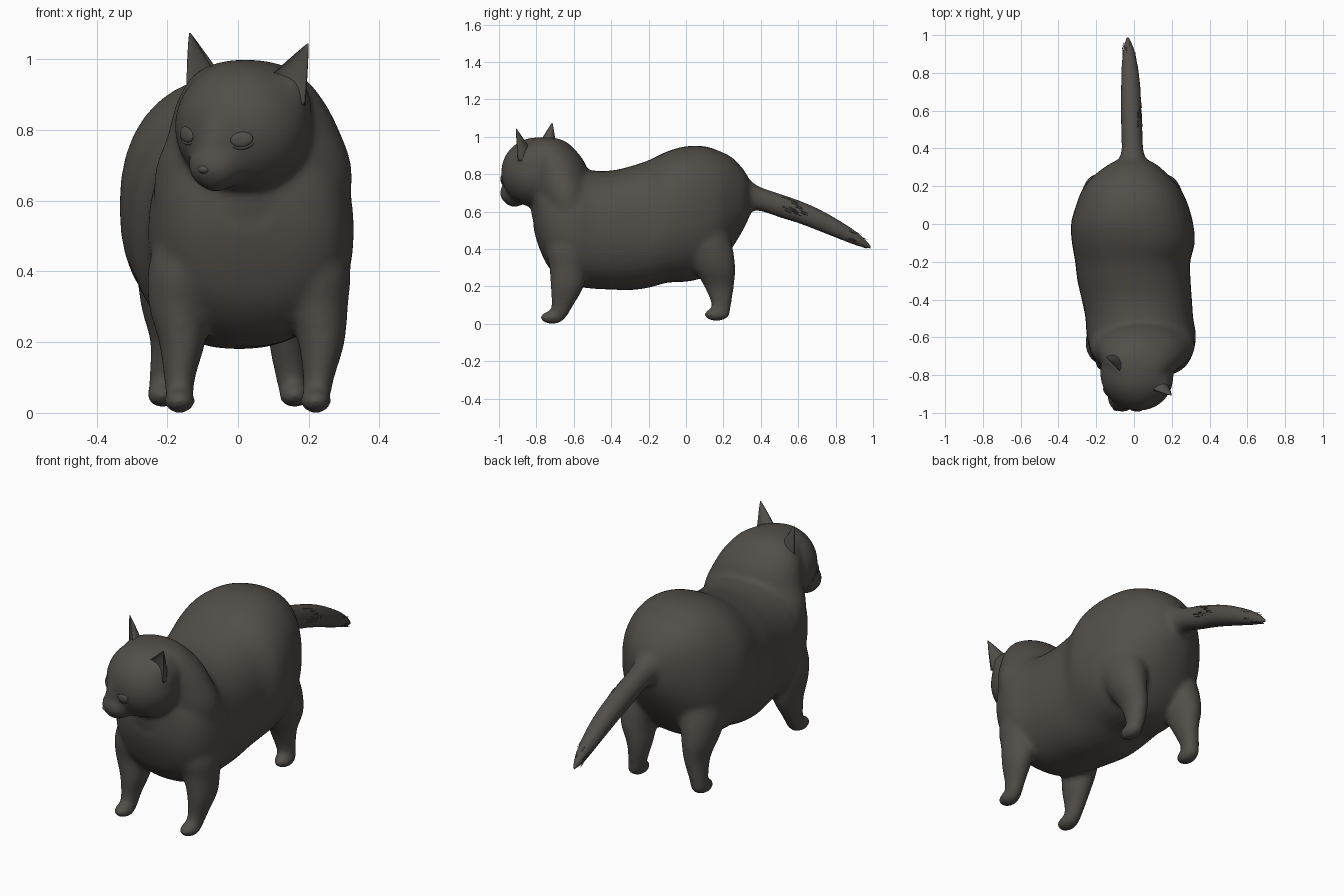
import bpy, bmesh, math, random
from mathutils import Matrix, Vector

if "Cube" in bpy.data.objects:
    bpy.data.objects.remove(bpy.data.objects["Cube"])

random.seed(4)
FUR = bpy.data.materials.new("dark grey fur")
FUR.diffuse_color = (0.085, 0.076, 0.066, 1)
FUR.use_nodes = True
FUR.node_tree.nodes["Principled BSDF"].inputs["Base Color"].default_value = FUR.diffuse_color


def finish(bm, name):
    bmesh.ops.recalc_face_normals(bm, faces=bm.faces[:])
    me = bpy.data.meshes.new(name)
    bm.to_mesh(me)
    bm.free()
    me.materials.append(FUR)
    for p in me.polygons:
        p.use_smooth = True
    ob = bpy.data.objects.new(name, me)
    bpy.context.collection.objects.link(ob)
    return ob


def spline(keys, steps=4):
    """Smooth in-between sections (Catmull-Rom)."""
    out = []
    for i in range(len(keys) - 1):
        a, b, c, d = (Vector(keys[max(0, min(len(keys) - 1, i + k))]) for k in (-1, 0, 1, 2))
        for s in range(steps):
            t = s / steps
            out.append(0.5 * (2 * b + (c - a) * t + (2 * a - 5 * b + 4 * c - d) * t * t
                              + (3 * b - a - 3 * c + d) * t ** 3))
    return out + [Vector(keys[-1])]


def skin(bm, rings):
    rows = [[bm.verts.new(p) for p in r] for r in rings]
    n = len(rows[0])
    for a, b in zip(rows, rows[1:]):
        for i in range(n):
            bm.faces.new((a[i], a[(i + 1) % n], b[(i + 1) % n], b[i]))
    bm.faces.new(rows[0])
    bm.faces.new(rows[-1])


def loft(bm, keys, axis, power=2.0, n=36):
    """Keys: position on axis, centre a, centre b, radius a, radius b."""
    rings = []
    for u, ca, cb, ra, rb in spline(keys):
        ring = []
        for i in range(n):
            w = 2 * math.pi * i / n
            c, s = math.cos(w), math.sin(w)
            a = ca + ra * math.copysign(abs(c) ** (2 / power), c)
            b = cb + rb * math.copysign(abs(s) ** (2 / power), s)
            ring.append((a, u, b) if axis == 'y' else (a, b, u))
        rings.append(ring)
    skin(bm, rings)


def ball(bm, pos, rad, frame=Matrix()):
    m = frame @ Matrix.Translation(pos) @ Matrix.Diagonal((*rad, 1))
    bmesh.ops.create_uvsphere(bm, u_segments=32, v_segments=20, radius=1, matrix=m)


# Head frame: turned to one side and slightly tilted
HEAD = (Matrix.Translation((0.015, -0.80, 0.81))
        @ Matrix.Rotation(math.radians(-30), 4, 'Z')
        @ Matrix.Rotation(math.radians(4.5), 4, 'Y'))

# Torso: y, left x, right x, top z, bottom z
torso = [(0.35, -.06, .045, .745, .60), (0.315, -.135, .12, .815, .52), (0.25, -.22, .19, .887, .41),
         (0.18, -.275, .25, .924, .315), (0.1, -.307, .287, .95, .25), (0, -.334, .314, .95, .225),
         (-0.1, -.329, .322, .923, .22), (-0.2, -.312, .298, .875, .193), (-0.3, -.30, .30, .842, .18),
         (-0.4, -.277, .307, .82, .183), (-0.5, -.257, .314, .82, .188), (-0.58, -.252, .328, .83, .20),
         (-0.66, -.235, .32, .82, .23), (-0.74, -.20, .285, .80, .31), (-0.79, -.14, .22, .74, .42),
         (-0.815, -.06, .11, .66, .51)]
bm = bmesh.new()
loft(bm, [(y, (l + r) / 2, (t + b) / 2, (r - l) / 2, (t - b) / 2) for y, l, r, t, b in torso],
     'y', power=2.3)

# Legs: shared side profile (z, y, rx, ry) with the stance x for each leg
front = [(.60, -.60, .06, .09), (.50, -.61, .09, .115), (.40, -.627, .097, .12), (.30, -.63, .084, .10),
         (.20, -.635, .066, .09), (.10, -.66, .045, .06), (.035, -.685, .04, .046)]
rear = [(.68, .05, .07, .09), (.56, .07, .10, .13), (.43, .10, .108, .145), (.30, .15, .082, .115),
        (.20, .177, .058, .08), (.10, .19, .044, .052), (.045, .188, .04, .047)]
stances = [(front, (-.12, -.14, -.158, -.168, -.158, -.165, -.165), -.715, .034),
           (front, (.19, .21, .222, .227, .236, .228, .22), -.715, .034),
           (rear, (-.14, -.16, -.178, -.192, -.19, -.208, -.213), .163, .05),
           (rear, (.12, .14, .158, .165, .145, .15, .16), .163, .05)]
for profile, xs, foot_y, foot_z in stances:
    loft(bm, [(z, x, y, rx, ry) for (z, y, rx, ry), x in zip(profile, xs)], 'z')
    ball(bm, (xs[-1], foot_y, foot_z), (.045, .067, .036))

# Neck: a broad cone from the shoulders up to the crown, plus the throat
loft(bm, [(.50, .04, -.62, .25, .15), (.60, .04, -.63, .278, .165), (.70, .045, -.645, .276, .165),
          (.78, .047, -.665, .248, .155), (.87, .037, -.69, .214, .145), (.94, .028, -.718, .168, .117),
          (.98, .025, -.74, .112, .088), (.998, .02, -.76, .04, .04)], 'z')
ball(bm, (.025, -.715, .61), (.17, .113, .14))

# Skull, crown, muzzle, nose bridge, chin and ear roots
ball(bm, (0, 0, 0), (.197, .187, .187), HEAD)
ball(bm, (0, .02, .06), (.19, .15, .128), HEAD)
ball(bm, (0, -.135, -.11), (.082, .084, .072), HEAD)
ball(bm, (0, -.145, -.055), (.058, .058, .11), HEAD)
ball(bm, (0, -.14, -.150), (.05, .056, .036), HEAD)
for side in (-1, 1):
    ball(bm, (.12 * side, .018, .105), (.06, .048, .056), HEAD)

# Tail: y, x, z, rx, rz
tail_keys = [(.25, -.01, .68, .13, .14), (.33, -.008, .685, .08, .093), (.39, -.008, .67, .059, .066),
             (.5, -.012, .633, .057, .065), (.6, -.015, .60, .056, .063), (.7, -.017, .56, .054, .061),
             (.8, -.02, .513, .048, .054), (.9, -.027, .462, .037, .042), (.96, -.031, .427, .023, .026),
             (1.0, -.034, .402, .008, .01)]
loft(bm, tail_keys, 'y')
body = finish(bm, "body_head_and_tail")
mod = body.modifiers.new("blend", 'REMESH')
mod.mode = 'VOXEL'
mod.voxel_size = 0.011
mod.use_smooth_shade = True
mod = body.modifiers.new("soften", 'SMOOTH')
mod.factor = 0.5
mod.iterations = 20

# Loose hair tufts on the tail
bm = bmesh.new()
sections = spline(tail_keys, 8)
for i in range(28):
    lo, hi = ((.53, .64) if i < 16 else (.88, .955))
    y, x, z, rx, rz = random.choice([s for s in sections if lo < s[0] < hi])
    w = random.uniform(-.4, 1.2) if i < 16 else random.uniform(0, 6.28)
    pos = Vector((x + rx * .96 * math.cos(w), y, z + rz * .96 * math.sin(w)))
    aim = Vector((-.1 + .04 * math.cos(w), 1, -.44 + .06 * math.sin(w))).to_track_quat('Z', 'Y')
    bmesh.ops.create_cone(bm, segments=4, radius1=.003, radius2=0, depth=.05, cap_ends=True,
                          matrix=Matrix.Translation(pos) @ aim.to_matrix().to_4x4())
finish(bm, "tail_hair")

# Ears: cupped crescent shells rising out of the skull
for side, label in ((-1, "left"), (1, "right")):
    bm = bmesh.new()
    base, tip = Vector((.098, .012, .075)), Vector((.193, -.002, .25))
    turn = Matrix.Rotation(math.radians(15), 4, 'Z')
    rings = []
    for k in range(15):
        t = k / 14
        w = .088 * (1 - t) ** .95 + .002
        d = .075 * (1 - t) ** .9 + .002
        ring = []
        for i in range(28):
            a = 2 * math.pi * i / 28
            s = math.sin(a)
            y = d * s if s > 0 else -d * s * (0.1 + 0.35 * t)
            p = base.lerp(tip, t) + turn @ Vector((w * math.cos(a), y - d * .45, 0))
            ring.append(HEAD @ Vector((p.x * side, p.y, p.z)))
        rings.append(ring)
    skin(bm, rings)
    finish(bm, label + "_ear")

    # Eye with a slim lid rim
    frame = (HEAD @ Matrix.Translation((.09 * side, -.160, -.03))
             @ Matrix.Rotation(math.radians(25 * side), 4, 'Z')
             @ Matrix.Rotation(math.radians(-12 * side), 4, 'Y'))
    bm = bmesh.new()
    ball(bm, (0, 0, 0), (.032, .010, .022), frame)
    finish(bm, label + "_eye")
    bm = bmesh.new()
    rings = []
    for k in range(33):
        a = 2 * math.pi * k / 32
        c, s = math.cos(a), math.sin(a)
        rings.append([frame @ Vector((c * (.034 + .005 * math.cos(b)),
                                      .001 + .005 * math.sin(b) + .008 * c * c,
                                      s * (.024 + .005 * math.cos(b))))
                      for b in [2 * math.pi * j / 8 for j in range(8)]])
    skin(bm, rings)
    bmesh.ops.remove_doubles(bm, verts=bm.verts[:], dist=1e-5)
    finish(bm, label + "_eyelid")

# Nose
bm = bmesh.new()
ball(bm, (0, -.207, -.122), (.018, .014, .012), HEAD)
finish(bm, "nose")
